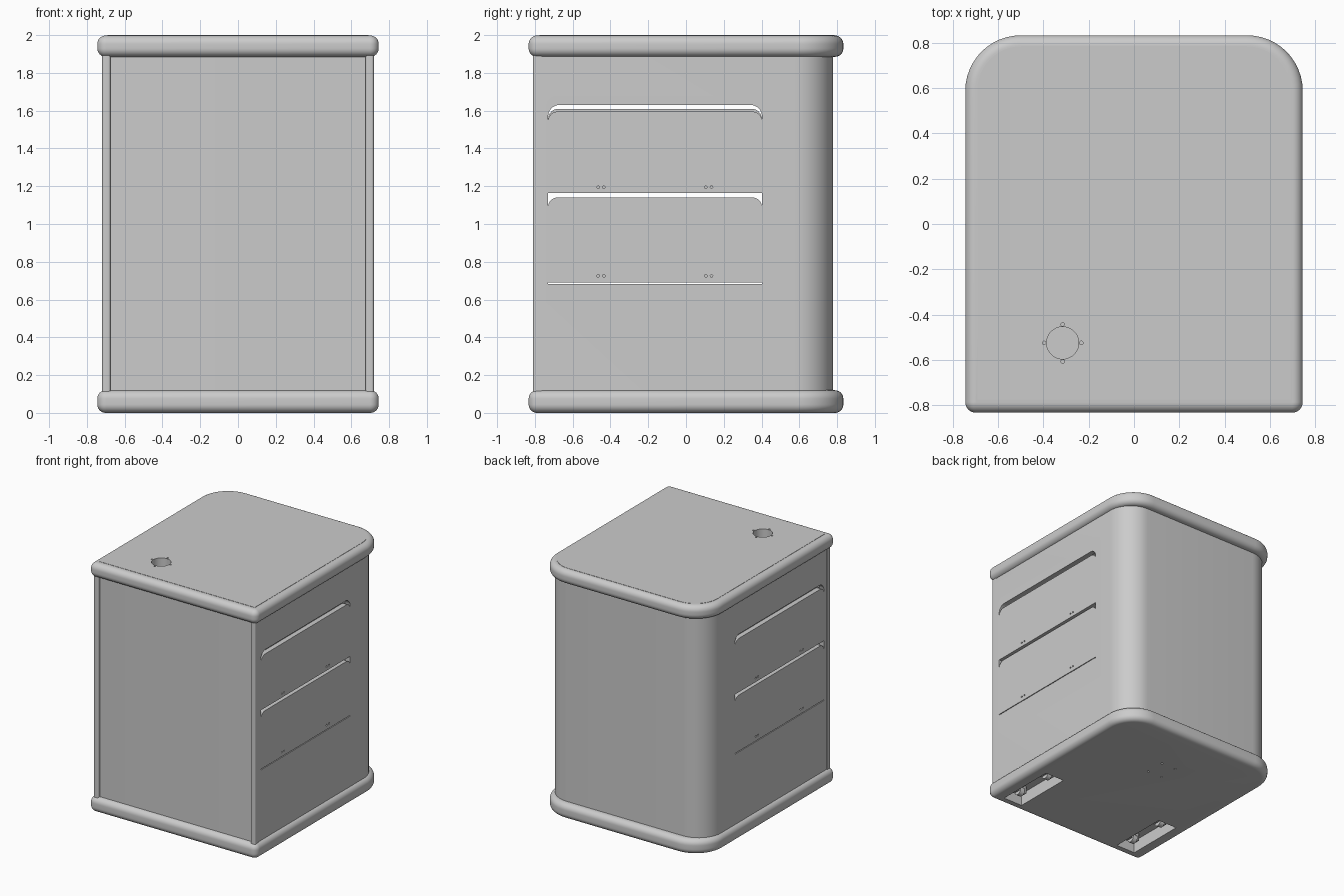
import bpy, bmesh, math
from mathutils import Vector

default = bpy.data.objects.get("Cube")
if default:
    bpy.data.objects.remove(default, do_unlink=True)

grey = bpy.data.materials.new("light_grey")
grey.use_nodes = True
COLOUR = (0.6, 0.6, 0.6, 1)
grey.diffuse_color = COLOUR
grey.node_tree.nodes["Principled BSDF"].inputs["Base Color"].default_value = COLOUR


def finish(name, bm):
    bmesh.ops.recalc_face_normals(bm, faces=bm.faces)
    mesh = bpy.data.meshes.new(name)
    bm.to_mesh(mesh)
    bm.free()
    mesh.materials.append(grey)
    ob = bpy.data.objects.new(name, mesh)
    bpy.context.collection.objects.link(ob)
    return ob


def activate(ob):
    bpy.ops.object.select_all(action='DESELECT')
    ob.select_set(True)
    bpy.context.view_layer.objects.active = ob


def smooth(ob):
    activate(ob)
    bpy.ops.object.shade_smooth_by_angle(angle=math.radians(35))


def cut(ob, cutter_bm):
    cutter = finish(ob.name + "_cutter", cutter_bm)
    cutter.hide_render = True
    mod = ob.modifiers.new("cut", 'BOOLEAN')
    mod.operation = 'DIFFERENCE'
    mod.solver = 'EXACT'
    mod.object = cutter
    activate(ob)
    bpy.ops.object.modifier_apply(modifier=mod.name)
    bpy.data.objects.remove(cutter, do_unlink=True)


def arc(cx, cy, r, a0, a1, n):
    return [(cx + r * math.cos(math.radians(a0 + (a1 - a0) * i / n)),
             cy + r * math.sin(math.radians(a0 + (a1 - a0) * i / n))) for i in range(n + 1)]


def outline(x, y0, y1, front_r, back_r, n=12):
    """Plan outline with separate front and back corner radii."""
    f, b = front_r, back_r
    return (arc(x - f, y0 + f, f, -90, 0, n) + arc(x - b, y1 - b, b, 0, 90, n)
            + arc(b - x, y1 - b, b, 90, 180, n) + arc(f - x, y0 + f, f, 180, 270, n))


def loft(bm, rings, wrap=False):
    """Skin rings of points; close the ends, or join last ring to first."""
    loops = [[bm.verts.new(p) for p in ring] for ring in rings]
    pairs = list(zip(loops, loops[1:]))
    if wrap:
        pairs.append((loops[-1], loops[0]))
    else:
        bm.faces.new(loops[0])
        bm.faces.new(loops[-1])
    for a, b in pairs:
        for i in range(len(a)):
            j = (i + 1) % len(a)
            bm.faces.new((a[i], a[j], b[j], b[i]))


def prism(bm, pts, lo, hi, axis='Z'):
    place = (lambda p, h: (p[0], p[1], h)) if axis == 'Z' else (lambda p, h: (h, p[0], p[1]))
    loft(bm, [[place(p, h) for p in pts] for h in (lo, hi)])


def disc(cx, cy, r, n):
    return arc(cx, cy, r, 0, 360, n)[:-1]


def box(bm, x0, x1, y0, y1, z0, z1):
    prism(bm, [(x0, y0), (x1, y0), (x1, y1), (x0, y1)], z0, z1)


# Rounded top and bottom caps
def cap(name, z0, z1, r=0.045):
    prof = [(r - px, z0 + r + pz) for px, pz in arc(0, 0, r, -90, 0, 8)]
    prof += [(r - px, z1 - r + pz) for px, pz in arc(0, 0, r, 0, 90, 8)]
    bm = bmesh.new()
    loft(bm, [[(x, y, z) for x, y in outline(0.745 - d, d - 0.833, 0.833 - d,
                                             max(0.047 - d, 0.002), 0.245 - d)]
              for d, z in prof])
    return finish(name, bm)


bottom_cap = cap("bottom_cap", 0, 0.12)
top_cap = cap("top_cap", 1.885, 1.998)

# Top plate, slightly proud of the cap
bm = bmesh.new()
prism(bm, outline(0.692, -0.775, 0.785, 0.002, 0.195), 1.97, 2.0)
top_plate = finish("top_plate", bm)

# Cable hole with four screw holes
HX, HY = -0.315, -0.525
for part in (top_cap, top_plate):
    bm = bmesh.new()
    prism(bm, disc(HX, HY, 0.071, 40), 1.8, 2.1)
    for dx, dy in ((1, 0), (-1, 0), (0, 1), (0, -1)):
        prism(bm, disc(HX + 0.082 * dx, HY + 0.082 * dy, 0.008, 12), 1.8, 2.1)
    cut(part, bm)
    smooth(part)

# Wheel recesses and screw holes under the base
bm = bmesh.new()
for s in (-1, 1):
    box(bm, s * 0.555 - 0.085, s * 0.555 + 0.085, -0.76, -0.27, -0.1, 0.1)
    for t in (-1, 1):
        prism(bm, disc(s * 0.065, 0.325 + t * 0.08, 0.008, 12), -0.1, 0.08)
cut(bottom_cap, bm)
smooth(bottom_cap)

# Wheels and brackets inside the recesses
for side, s in (("left", 1), ("right", -1)):
    bm = bmesh.new()
    x = s * 0.555
    for y in (-0.68, -0.36):
        prism(bm, disc(y, 0.055, 0.035, 24), x - 0.02, x + 0.02, 'X')
        for t in (-0.035, 0.035):
            box(bm, x + t - 0.006, x + t + 0.006, y - 0.03, y + 0.03, 0.04, 0.105)
    smooth(finish(side + "_wheels", bm))

# Hollow cabinet body
bm = bmesh.new()
outer = outline(0.715, -0.79, 0.778, 0.002, 0.2)
inner = outline(0.675, -0.75, 0.738, 0.001, 0.16)
loft(bm, [[(x, y, z) for x, y in pts]
          for pts, z in ((outer, 0.11), (outer, 1.9), (inner, 1.9), (inner, 0.11))], wrap=True)
body = finish("body", bm)

# Side slots: arched, half arched, and a thin seam
Y0, Y1 = -0.73, 0.402


def arch(top, r):
    return arc(Y1 - r, top - r, r, 0, 90, 8) + arc(Y0 + r, top - r, r, 90, 180, 8)


bm = bmesh.new()
prism(bm, arch(1.63, 0.06) + arch(1.595, 0.05)[::-1], -1, 1, 'X')
prism(bm, [(Y1, 1.163), (Y0, 1.163)] + arch(1.14, 0.05)[::-1], -1, 1, 'X')
prism(bm, [(Y0, 0.683), (Y1, 0.683), (Y1, 0.689), (Y0, 0.689)], -1, 1, 'X')
# Shelf screw holes
for z in (1.195, 0.725):
    for y in (-0.465, -0.435, 0.105, 0.135):
        prism(bm, disc(y, z, 0.007, 12), -1, 1, 'X')
cut(body, bm)
smooth(body)

# Inner lips behind the top slots
for side, s in (("left", 1), ("right", -1)):
    bm = bmesh.new()
    prism(bm, arch(1.61, 0.055) + [(Y0, 1.5), (Y1, 1.5)], s * 0.664, s * 0.676, 'X')
    smooth(finish(side + "_inner_lip", bm))

# Shelves
for name, z in (("upper_shelf", 1.168), ("lower_shelf", 0.697)):
    bm = bmesh.new()
    prism(bm, outline(0.676, -0.751, 0.739, 0.001, 0.161), z, z + 0.05)
    finish(name, bm)

# Rounded front corner posts
for side, s in (("left", 1), ("right", -1)):
    bm = bmesh.new()
    r = 0.012
    x0, x1, y0, y1 = 0.675, 0.719, -0.81, -0.765
    pts = (arc(x0 + r, y0 + r, r, 180, 270, 5) + arc(x1 - r, y0 + r, r, 270, 360, 5)
           + [(x1, y1), (x0, y1)])
    prism(bm, [(s * x, y) for x, y in pts], 0.11, 1.895)
    smooth(finish(side + "_front_post", bm))
